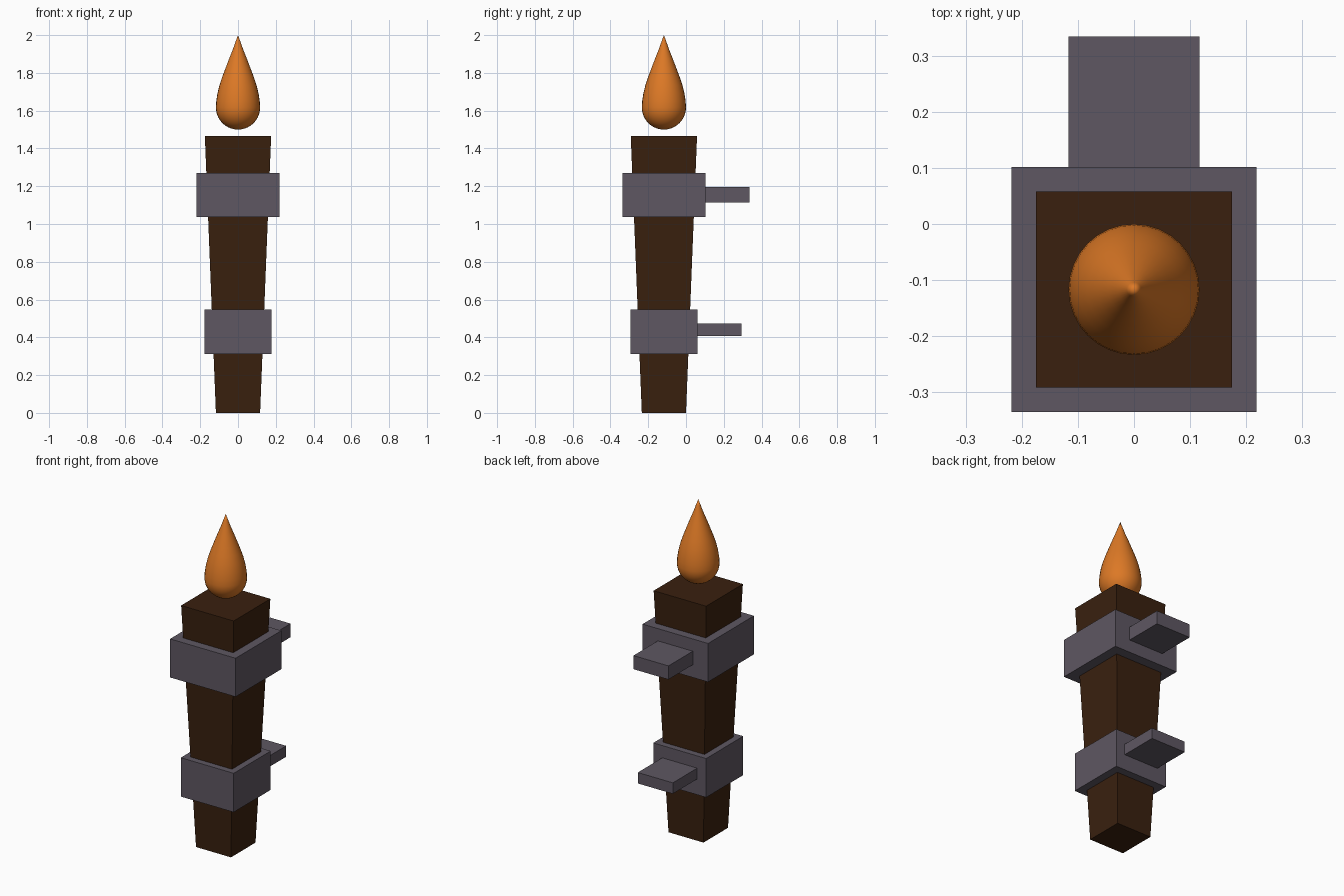
import bpy, bmesh, math

if "Cube" in bpy.data.objects:
    bpy.data.objects.remove(bpy.data.objects["Cube"])

CY = -0.117  # torch axis in y


def material(name, rgb):
    m = bpy.data.materials.new(name)
    m.diffuse_color = (*rgb, 1)
    m.use_nodes = True
    m.node_tree.nodes["Principled BSDF"].inputs["Base Color"].default_value = m.diffuse_color
    return m


wood = material("dark_wood", (0.042, 0.0145, 0.0045))
iron = material("grey_iron", (0.112, 0.095, 0.122))
fire = material("orange_flame", (0.72, 0.19, 0.019))


def add_object(name, bm, mat):
    bmesh.ops.recalc_face_normals(bm, faces=bm.faces)
    mesh = bpy.data.meshes.new(name)
    bm.to_mesh(mesh)
    bm.free()
    mesh.materials.append(mat)
    ob = bpy.data.objects.new(name, mesh)
    bpy.context.collection.objects.link(ob)
    return ob


def box(name, x, y, z, mat, top_scale=1.0):
    """Box between (min, max) pairs; the top may be scaled about its centre."""
    bm = bmesh.new()
    bmesh.ops.create_cube(bm, size=1)
    for v in bm.verts:
        s = top_scale if v.co.z > 0 else 1.0
        v.co = (sum(x) / 2 + v.co.x * s * (x[1] - x[0]),
                sum(y) / 2 + v.co.y * s * (y[1] - y[0]),
                sum(z) / 2 + v.co.z * (z[1] - z[0]))
    return add_object(name, bm, mat)


# Tapered wooden shaft, wider at the top
box("shaft", (-0.117, 0.117), (CY - 0.117, CY + 0.117), (0, 1.467), wood, 1.5)

# Iron bands, each with a wall peg at the back
for label, half, z, peg_z in (("upper", 0.219, (1.037, 1.27), (1.114, 1.196)),
                              ("lower", 0.177, (0.312, 0.547), (0.407, 0.473))):
    back = CY + half
    box(label + "_band", (-half, half), (CY - half, back), z, iron)
    box(label + "_wall_peg", (-0.117, 0.117), (back - 0.02, back + 0.233), peg_z, iron)

# Teardrop flame: round base, then a taper to a point
R, ZC = 0.117, 1.617
profile = [(R * math.sin(a), ZC - R * math.cos(a))
           for a in (math.radians(9 * i) for i in range(11))]
profile += [(0.115, 1.65), (0.109, 1.69), (0.098, 1.735), (0.083, 1.78),
            (0.066, 1.825), (0.047, 1.875), (0.029, 1.92), (0.013, 1.965), (0, 2.0)]
bm = bmesh.new()
verts = [bm.verts.new((r, CY, z)) for r, z in profile]
edges = [bm.edges.new(p) for p in zip(verts, verts[1:])]
bmesh.ops.spin(bm, geom=verts + edges, cent=(0, CY, 0), axis=(0, 0, 1),
               angle=math.tau, steps=32, use_merge=True)
bmesh.ops.remove_doubles(bm, verts=bm.verts, dist=0.0005)
flame = add_object("flame", bm, fire)
for p in flame.data.polygons:
    p.use_smooth = True
